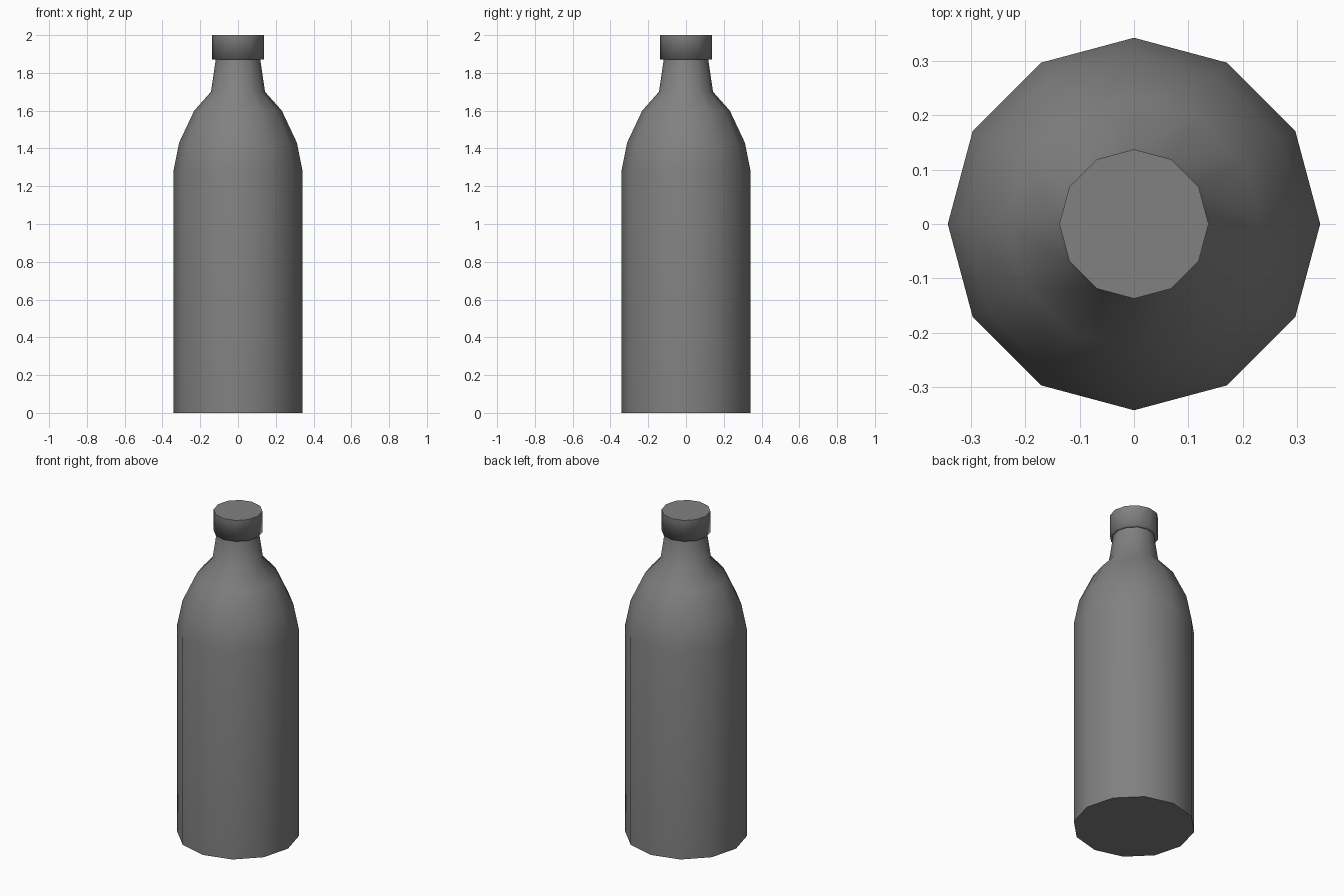
import bpy
import bmesh
from math import cos, sin, tau

SIDES = 12

cube = bpy.data.objects.get("Cube")
if cube:
    bpy.data.objects.remove(cube, do_unlink=True)

grey = bpy.data.materials.new("mid_grey")
grey.use_nodes = True
colour = (0.22, 0.22, 0.22, 1)
grey.diffuse_color = colour
grey.node_tree.nodes["Principled BSDF"].inputs["Base Color"].default_value = colour


def lathe(name, profile, close_bottom=False, close_top=False):
    """Turn a (radius, height) profile, listed bottom to top, around z."""
    bm = bmesh.new()
    rings = []
    for r, z in profile:
        rings.append([bm.verts.new((r * cos(tau * i / SIDES), r * sin(tau * i / SIDES), z))
                      for i in range(SIDES)])
    for low, high in zip(rings, rings[1:]):
        for i in range(SIDES):
            j = (i + 1) % SIDES
            bm.faces.new((low[i], low[j], high[j], high[i])).smooth = True
    # Flat end discs with crisp rims
    discs = []
    if close_bottom:
        discs.append(bm.faces.new(rings[0][::-1]))
    if close_top:
        discs.append(bm.faces.new(rings[-1]))
    for disc in discs:
        for edge in disc.edges:
            edge.smooth = False
    mesh = bpy.data.meshes.new(name)
    bm.to_mesh(mesh)
    bm.free()
    mesh.materials.append(grey)
    obj = bpy.data.objects.new(name, mesh)
    bpy.context.collection.objects.link(obj)
    return obj


# Bottle: straight body, rounded shoulder, tapering neck
lathe("bottle_body",
      [(0.342, 0), (0.342, 1.28), (0.312, 1.43), (0.232, 1.6), (0.143, 1.7), (0.118, 1.87)],
      close_bottom=True)

# Cap: underside lip, side wall and flat top
lathe("bottle_cap", [(0.118, 1.87), (0.137, 1.87), (0.137, 2)], close_top=True)
